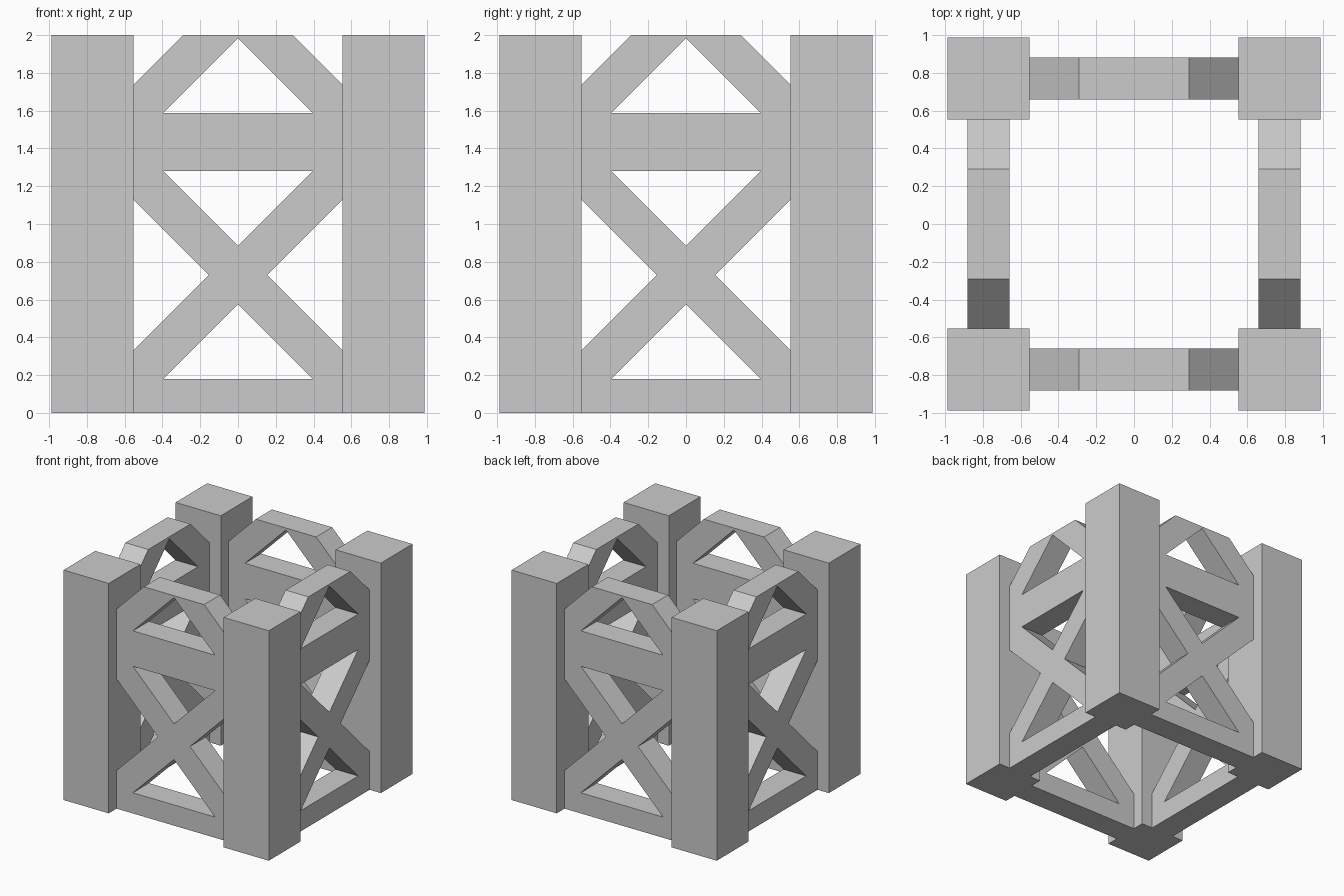
import bpy, bmesh
from math import pi
from mathutils import Matrix

if "Cube" in bpy.data.objects:
    bpy.data.objects.remove(bpy.data.objects["Cube"])

IN, OUT = 0.5525, 0.9875      # inner and outer faces of the corner posts
PANEL_Y, HALF_T = 0.77, 0.11  # panel centre distance and half thickness


def link(name, mesh):
    ob = bpy.data.objects.new(name, mesh)
    bpy.context.collection.objects.link(ob)
    return ob


# Four square corner posts
mid, size = (IN + OUT) / 2, OUT - IN
for sx, side in ((-1, "left"), (1, "right")):
    for sy, end in ((-1, "front"), (1, "back")):
        bm = bmesh.new()
        bmesh.ops.create_cube(bm, size=1, matrix=Matrix.Translation((sx * mid, sy * mid, 1))
                              @ Matrix.Diagonal((size, size, 2, 1)))
        mesh = bpy.data.meshes.new("post")
        bm.to_mesh(mesh)
        bm.free()
        link(f"{end}_{side}_post", mesh)

# Braced panel profile: right half of the outline mirrored, plus three triangular openings
half = [(IN, 0), (IN, 0.3325), (0.155, 0.73), (IN, 1.1275), (IN, 1.7375), (0.29, 2)]
loops = [half + [(-x, z) for x, z in reversed(half)]]
for base, tip in ((0.18, 0.575), (1.28, 0.885), (1.588, 1.983)):
    loops.append([(-0.395, base), (0.395, base), (0, tip)])

curve = bpy.data.curves.new("panel_profile", 'CURVE')
curve.dimensions = '2D'
curve.fill_mode = 'BOTH'
curve.extrude = HALF_T
for loop in loops:
    sp = curve.splines.new('POLY')
    sp.points.add(len(loop) - 1)
    for p, (x, z) in zip(sp.points, loop):
        p.co = (x, z, 0, 1)
    sp.use_cyclic_u = True

# Convert the profile to a solid upright mesh
profile = link("panel_profile", curve)
bpy.context.view_layer.update()
panel = bpy.data.meshes.new_from_object(
    profile.evaluated_get(bpy.context.evaluated_depsgraph_get()))
bpy.data.objects.remove(profile)
bm = bmesh.new()
bm.from_mesh(panel)
bmesh.ops.remove_doubles(bm, verts=bm.verts, dist=1e-4)
bmesh.ops.transform(bm, verts=bm.verts,
                    matrix=Matrix.Translation((0, -PANEL_Y, 0)) @ Matrix.Rotation(pi / 2, 4, 'X'))
bmesh.ops.recalc_face_normals(bm, faces=bm.faces)
for f in bm.faces:
    f.smooth = False
bm.to_mesh(panel)
bm.free()

# One panel on each side
for i, side in enumerate(("front", "right", "back", "left")):
    link(f"{side}_braced_panel", panel.copy()).rotation_euler.z = i * pi / 2
